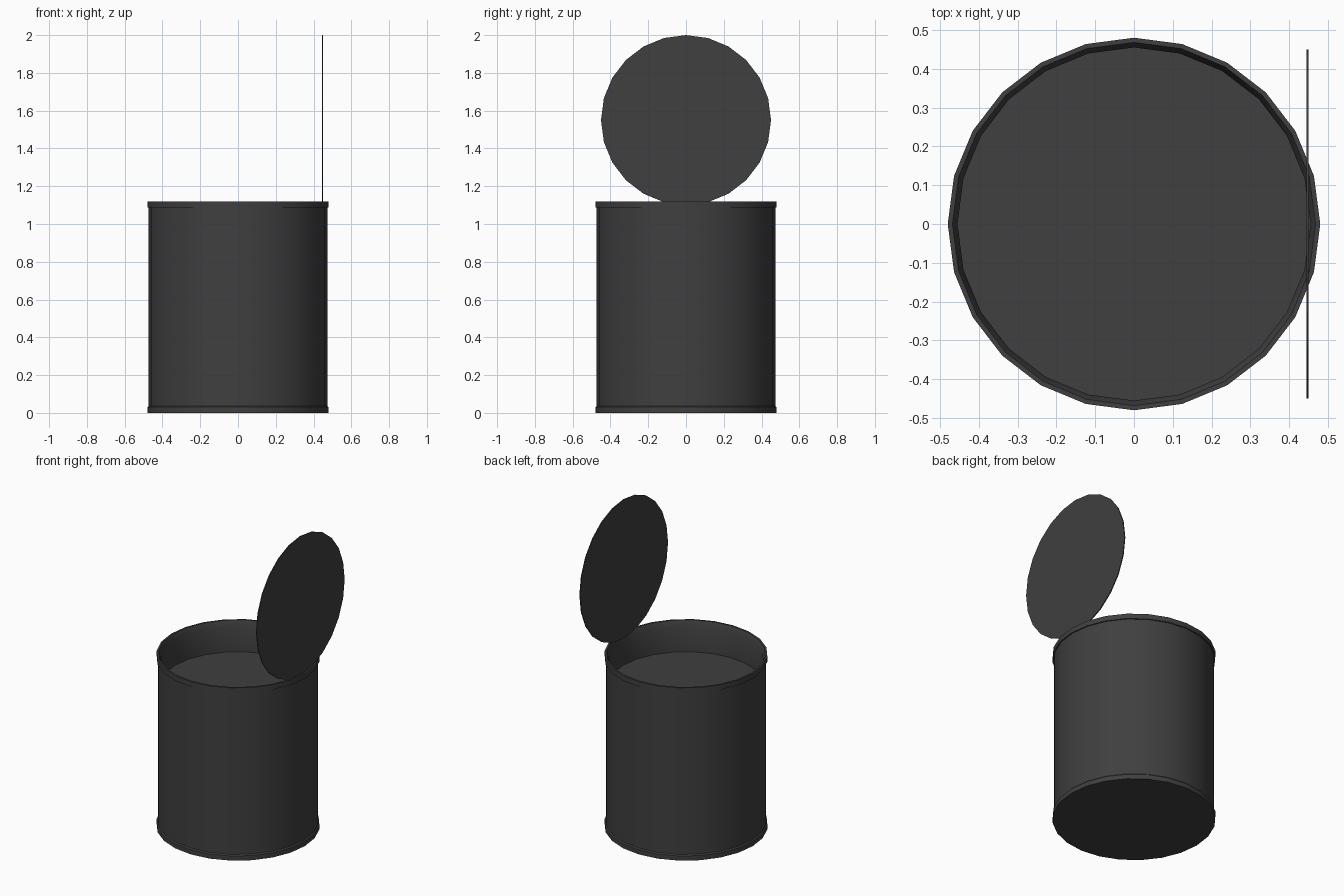
import bpy, math

if "Cube" in bpy.data.objects:
    bpy.data.objects.remove(bpy.data.objects["Cube"])

SIDES = 24
mat = bpy.data.materials.new("dark_metal")
mat.diffuse_color = (0.05, 0.05, 0.05, 1)
mat.use_nodes = True
mat.node_tree.nodes["Principled BSDF"].inputs["Base Color"].default_value = mat.diffuse_color


def finish(ob, smooth=True):
    ob.data.materials.append(mat)
    bpy.ops.object.select_all(action='DESELECT')
    ob.select_set(True)
    bpy.context.view_layer.objects.active = ob
    if smooth:
        bpy.ops.object.shade_smooth_by_angle(angle=math.radians(30))


def lathe(name, profile):
    """Revolve an (r, z) profile; both ends are capped with a disc."""
    verts, faces = [], []
    for r, z in profile:
        for i in range(SIDES):
            a = 2 * math.pi * i / SIDES
            verts.append((r * math.cos(a), r * math.sin(a), z))
    for k in range(len(profile) - 1):
        for i in range(SIDES):
            a, b = k * SIDES + i, k * SIDES + (i + 1) % SIDES
            faces.append((a, b, b + SIDES, a + SIDES))
    last = (len(profile) - 1) * SIDES
    faces.append(tuple(reversed(range(SIDES))))
    faces.append(tuple(range(last, last + SIDES)))
    me = bpy.data.meshes.new(name)
    me.from_pydata(verts, [], faces)
    ob = bpy.data.objects.new(name, me)
    bpy.context.collection.objects.link(ob)
    finish(ob)


# can: base, rolled bottom rim, wall, rolled top rim, inner wall, recessed floor
lathe("can_body", [
    (0.48, 0.0), (0.48, 0.03), (0.473, 0.037),
    (0.473, 1.087), (0.48, 1.087), (0.48, 1.12), (0.468, 1.12),
    (0.455, 1.09), (0.455, 0.92)])

# opened lid standing upright on the rim
bpy.ops.mesh.primitive_cylinder_add(
    vertices=SIDES, radius=0.452, depth=0.006,
    location=(0.447, 0, 1.55), rotation=(0, math.pi / 2, 0))
lid = bpy.context.object
lid.name = "open_lid"
lid.scale = (0.45 / 0.452,) * 2 + (1,)
finish(lid, smooth=False)
